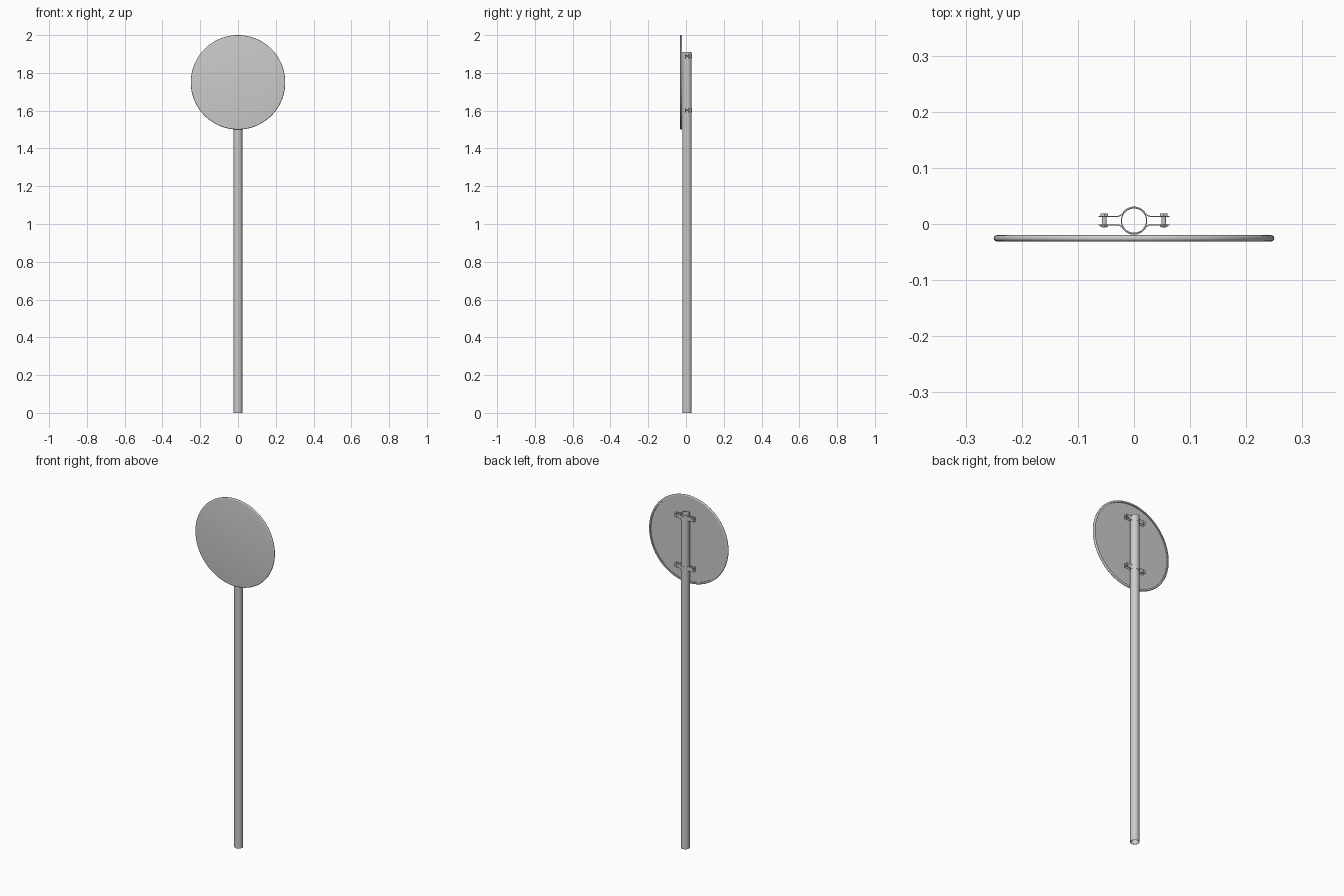
import bpy, bmesh
from math import sin, cos, pi, radians, atan2, sqrt
from mathutils import Matrix

if "Cube" in bpy.data.objects:
    bpy.data.objects.remove(bpy.data.objects["Cube"])

PY = 0.006          # pole axis y


def finish(bm, name, angle=35):
    bmesh.ops.remove_doubles(bm, verts=bm.verts, dist=1e-6)
    bmesh.ops.recalc_face_normals(bm, faces=bm.faces)
    me = bpy.data.meshes.new(name)
    bm.to_mesh(me)
    bm.free()
    ob = bpy.data.objects.new(name, me)
    bpy.context.collection.objects.link(ob)
    bpy.context.view_layer.objects.active = ob
    ob.select_set(True)
    bpy.ops.object.shade_smooth_by_angle(angle=radians(angle))
    ob.select_set(False)
    return ob


def lathe(name, profile, matrix, steps, closed=False):
    """Revolve (radius, height) points around local z, then place."""
    bm = bmesh.new()
    vs = [bm.verts.new((r, 0, h)) for r, h in profile]
    es = [bm.edges.new(p) for p in zip(vs, vs[1:])]
    if closed:
        es.append(bm.edges.new((vs[-1], vs[0])))
    bmesh.ops.spin(bm, geom=vs + es, cent=(0, 0, 0), axis=(0, 0, 1),
                   angle=2 * pi, steps=steps, use_merge=True)
    bmesh.ops.remove_doubles(bm, verts=bm.verts, dist=1e-6)
    bmesh.ops.dissolve_degenerate(bm, edges=bm.edges, dist=1e-6)
    bmesh.ops.transform(bm, matrix=matrix, verts=bm.verts)
    return finish(bm, name)


# hollow pole
lathe("pole", [(0.0235, 0), (0.0235, 1.91), (0.0215, 1.91), (0.0215, 0)],
      Matrix.Translation((0, PY, 0)), 48, closed=True)

# round sign plate: flat front, rounded edge, rolled lip around the back
edge = [(0.2445 + 0.0055 * sin(a), 0.0055 * cos(a))
        for a in [pi * i / 10 for i in range(11)]]
plate = [(0, 0.0055)] + edge + [(0.239, -0.0055), (0.239, 0.0), (0, 0.0)]
lathe("sign_plate", plate,
      Matrix.Translation((0, -0.0255, 1.75)) @ Matrix.Rotation(pi / 2, 4, 'X'), 96)


def strap_curve(t):
    """Right half of a clamp strap outline, offset inward by t."""
    R, f, flat = 0.025, 0.012, 0.0085
    cy = flat + f
    cx = sqrt((R + f) ** 2 - cy ** 2)
    a0 = atan2(cy, cx)
    pts = [(0.063, flat - t)]
    for i in range(7):
        a = 1.5 * pi + (a0 + pi - 1.5 * pi) * i / 6
        pts.append((cx + (f + t) * cos(a), cy + (f + t) * sin(a)))
    for i in range(1, 11):
        a = a0 + (pi / 2 - a0) * i / 10
        pts.append(((R - t) * cos(a), (R - t) * sin(a)))
    return pts


def strap(name, z, side, height=0.024):
    bm = bmesh.new()
    rows = []
    for t in (0, 0.002):
        half = strap_curve(t)
        full = half + [(-x, y) for x, y in half[-2::-1]]
        rows.append([bm.verts.new((x, PY + side * y, z - height / 2)) for x, y in full])
    o, n = rows
    faces = [bm.faces.new((o[i], o[i + 1], n[i + 1], n[i])) for i in range(len(o) - 1)]
    ext = bmesh.ops.extrude_face_region(bm, geom=faces, use_keep_orig=True)
    bmesh.ops.translate(bm, vec=(0, 0, height),
                        verts=[g for g in ext["geom"] if isinstance(g, bmesh.types.BMVert)])
    finish(bm, name)


def bolt(name, x, z):
    bm = bmesh.new()
    # shank, head, nut: (sides, radius, y start, y end)
    for n, r, y0, y1 in ((16, 0.0042, -0.0125, 0.012),
                         (6, 0.008, 0.0085, 0.013),
                         (6, 0.008, -0.0115, -0.0085)):
        m = Matrix.Translation((x, PY + (y0 + y1) / 2, z)) @ Matrix.Rotation(pi / 2, 4, 'X')
        bmesh.ops.create_cone(bm, cap_ends=True, segments=n, radius1=r, radius2=r,
                              depth=y1 - y0, matrix=m)
    finish(bm, name)


# two clamps, each with a pair of straps and a pair of bolts
for label, z in (("lower", 1.602), ("upper", 1.887)):
    strap(label + "_clamp_front", z, -1)
    strap(label + "_clamp_back", z, 1)
    for s, side in ((-1, "left"), (1, "right")):
        bolt(f"{label}_bolt_{side}", s * 0.053, z)
